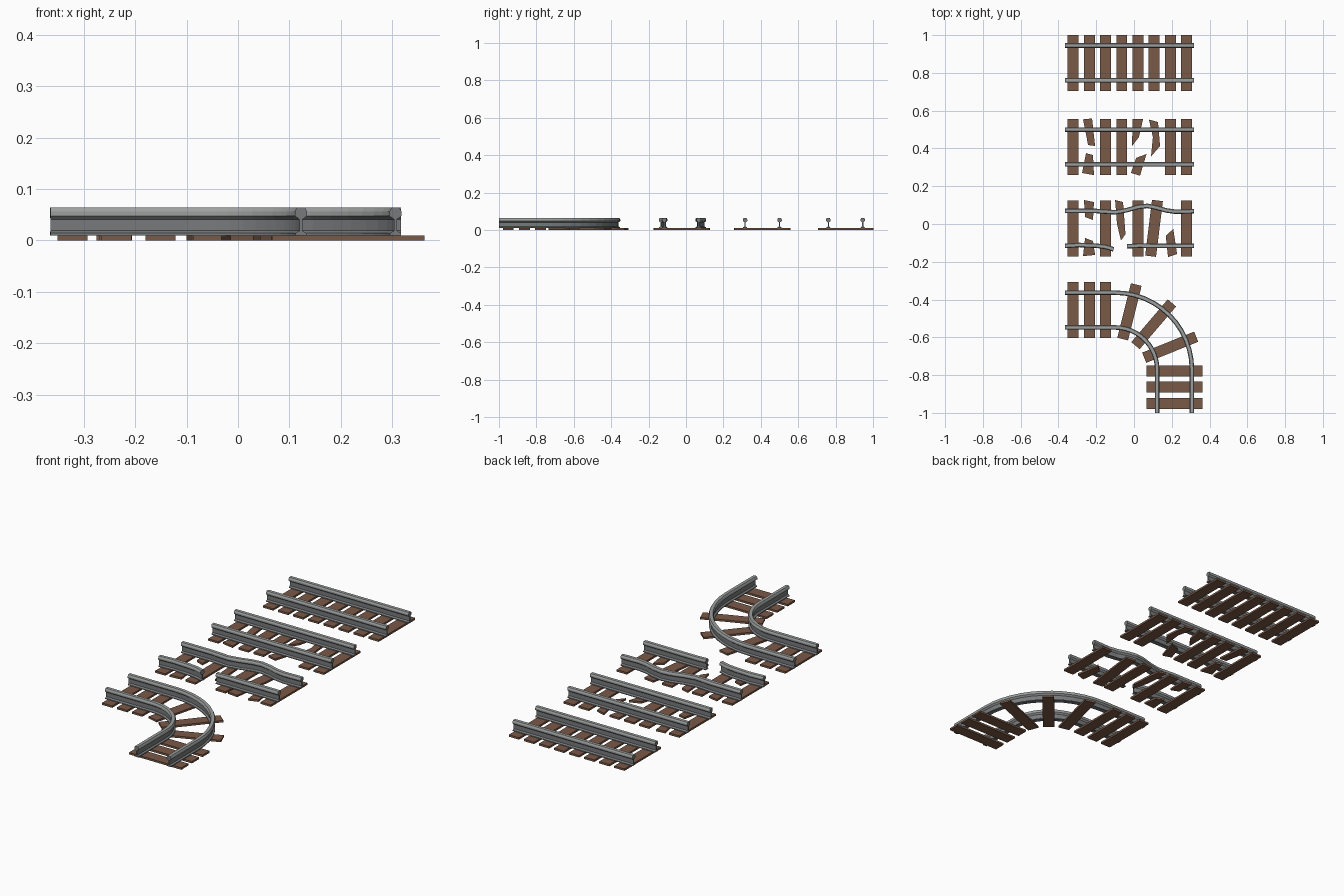
import bpy, bmesh, math
from mathutils import Vector

if "Cube" in bpy.data.objects:
    bpy.data.objects.remove(bpy.data.objects["Cube"])


def material(name, col):
    m = bpy.data.materials.new(name)
    m.diffuse_color = (*col, 1)
    m.use_nodes = True
    m.node_tree.nodes["Principled BSDF"].inputs["Base Color"].default_value = m.diffuse_color
    return m


WOOD = material("brown wood", (0.19, 0.10, 0.062))
STEEL = material("light steel", (0.34, 0.35, 0.35))
WEB = material("dark steel", (0.19, 0.195, 0.20))

TIE_H, TIE_W, TIE_L, GAUGE = 0.010, 0.058, 0.297, 0.092
TIE_X = [-0.322 + 0.0857 * i for i in range(8)]
X0, X1 = -0.365, 0.317

# half of the rail cross-section: (half width, height), bottom to top
HALF = [(0.011, 0.010), (0.011, 0.014), (0.003, 0.019), (0.003, 0.041),
        (0.012, 0.048), (0.012, 0.056), (0.008, 0.064)]
PROFILE = HALF + [(-w, z) for w, z in reversed(HALF)]


def finish(name, bm, mats):
    bmesh.ops.recalc_face_normals(bm, faces=bm.faces[:])
    me = bpy.data.meshes.new(name)
    bm.to_mesh(me)
    bm.free()
    for m in mats:
        me.materials.append(m)
    ob = bpy.data.objects.new(name, me)
    bpy.context.collection.objects.link(ob)
    return ob


def plank(name, pts):
    """Flat wooden piece extruded from its outline."""
    bm = bmesh.new()
    f = bm.faces.new([bm.verts.new((x, y, 0)) for x, y in pts])
    r = bmesh.ops.extrude_face_region(bm, geom=[f])
    for v in r["geom"]:
        if isinstance(v, bmesh.types.BMVert):
            v.co.z = TIE_H
    return finish(name, bm, [WOOD])


def tie(name, x, y, deg=90):
    """Whole tie, its length pointing along deg."""
    a = math.radians(deg)
    u = Vector((math.cos(a), math.sin(a))) * TIE_L / 2
    v = Vector((-math.sin(a), math.cos(a))) * TIE_W / 2
    c = Vector((x, y))
    plank(name, [c + u + v, c - u + v, c - u - v, c + u - v])


def rail(name, path):
    """Sweep the rail profile along a flat path with mitred joints."""
    pts = [Vector(p) for p in path]
    bm = bmesh.new()
    rings = []
    for i, p in enumerate(pts):
        d0 = (p - pts[i - 1]).normalized() if i else None
        d1 = (pts[i + 1] - p).normalized() if i < len(pts) - 1 else None
        d = ((d0 or d1) + (d1 or d0)).normalized()
        s = 1 / d.dot(d0 or d1)
        n = Vector((-d.y, d.x)) * s
        rings.append([bm.verts.new((p.x + n.x * w, p.y + n.y * w, z)) for w, z in PROFILE])
    k = len(PROFILE)
    for a, b in zip(rings, rings[1:]):
        for j in range(k):
            bm.faces.new((a[j], a[(j + 1) % k], b[(j + 1) % k], b[j]))
    bm.faces.new(rings[0])
    bm.faces.new(rings[-1])
    # head is lighter than the web and foot
    for f in bm.faces:
        f.material_index = 0 if f.calc_center_median().z > 0.043 else 1
    finish(name, bm, [STEEL, WEB])


# straight track
Y = 0.853
for x in TIE_X:
    tie("straight_tie", x, Y)
for s in (-1, 1):
    rail("straight_rail", [(X0, Y + s * GAUGE), (X1, Y + s * GAUGE)])

# track with broken ties
Y = 0.408
for i in (0, 2, 3, 6, 7):
    tie("worn_tie", TIE_X[i], Y)
for s in (-1, 1):
    rail("worn_rail", [(X0, Y + s * GAUGE), (X1, Y + s * GAUGE)])
for pts in (
    [(-.27, .554), (-.222, .559), (-.206, .413), (-.243, .418)],
    [(-.254, .375), (-.217, .365), (-.212, .259), (-.275, .27)],
    [(-.008, .555), (.048, .555), (.026, .46), (-.01, .413)],
    [(.011, .35), (.066, .37), (.032, .256), (-.016, .27)],
    [(.079, .553), (.127, .54), (.138, .413), (.09, .357), (.1, .46)],
):
    plank("broken_tie", pts)

# wrecked track with bent and snapped rails
Y = -0.023
for i in (0, 2, 4, 7):
    tie("wrecked_tie", TIE_X[i], Y)
tie("skewed_tie", 0.106, Y, 83)
for pts in (
    [(-.265, .127), (-.212, .116), (-.217, .021), (-.259, .037)],
    [(-.259, -.074), (-.217, -.09), (-.206, -.164), (-.27, -.17)],
    [(-.1, .127), (-.058, .116), (-.045, -.053), (-.069, -.088), (-.09, 0)],
    [(.168, -.063), (.208, -.026), (.228, -.159), (.18, -.175)],
):
    plank("broken_tie", pts)
rail("bent_rail", [(X0, .069), (-.2, .069), (-.1, .062), (-.04, .073), (.02, .09), (.07, .096),
                   (.12, .087), (.17, .072), (.22, .065), (X1, .068)])
rail("snapped_rail_left", [(X0, -.116), (-.29, -.111), (-.2, -.115), (-.15, -.121), (-.108, -.134)])
rail("snapped_rail_right", [(-.037, -.118), (.02, -.115), (X1, -.116)])

# curved track: straight, quarter turn, straight
CX, CY, R = -0.10, -0.77, 0.3145
for x in TIE_X[:3]:
    tie("curve_tie", x, CY + R)
for deg in (76, 49.5, 22):
    a = math.radians(deg)
    tie("curve_tie", CX + R * math.cos(a), CY + R * math.sin(a), deg)
for y in (-0.778, -0.864, -0.95):
    tie("curve_tie", CX + R, y, 0)
for s in (-1, 1):
    r = R + s * GAUGE
    arc = [(CX + r * math.sin(t * math.pi / 24), CY + r * math.cos(t * math.pi / 24))
           for t in range(13)]
    rail("curve_rail", [(X0, CY + r)] + arc + [(CX + r, -1.0)])
